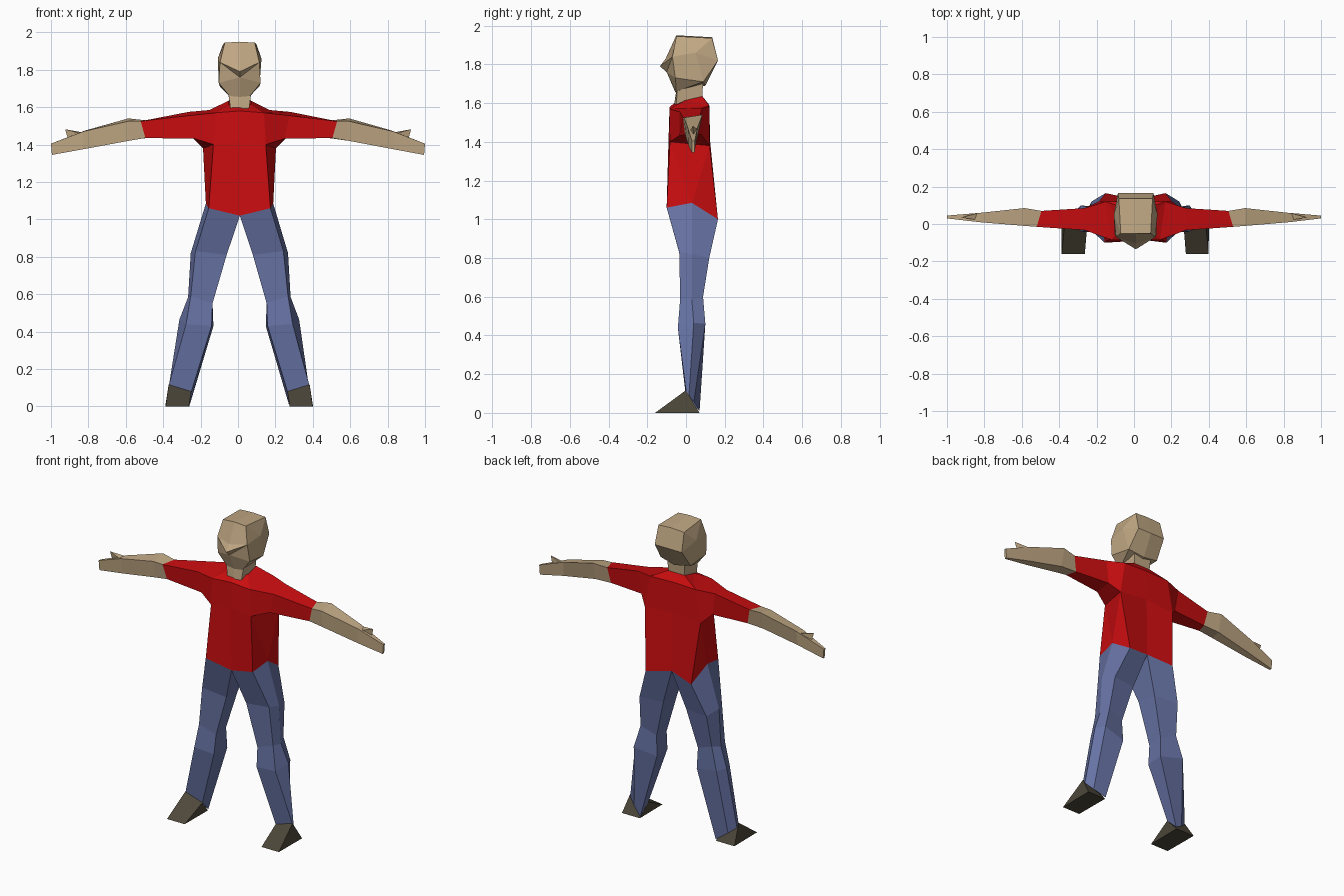
import bpy, bmesh

if "Cube" in bpy.data.objects:
    bpy.data.objects.remove(bpy.data.objects["Cube"])


def material(name, color):
    m = bpy.data.materials.new(name)
    m.diffuse_color = (*color, 1)
    m.use_nodes = True
    m.node_tree.nodes["Principled BSDF"].inputs["Base Color"].default_value = m.diffuse_color
    return m


SKIN = material("skin tan", (0.53, 0.39, 0.23))
RED = material("shirt red", (0.60, 0.004, 0.005))
BLUE = material("jeans blue", (0.135, 0.17, 0.37))
SHOE = material("shoe brown", (0.075, 0.064, 0.042))


def mirrored(name, mat, pts, faces, sides=(1, -1)):
    """Flat-faced part from named half points, repeated on both sides with a slight lean."""
    bm = bmesh.new()
    for s in sides:
        vs = {k: bm.verts.new((s * x + 0.01 * (1 - abs(x)), y, z)) for k, (x, y, z) in pts.items()}
        for f in faces:
            keys = f.split() if isinstance(f, str) else f
            bm.faces.new([vs[k] for k in (keys if s == 1 else keys[::-1])])
    bmesh.ops.remove_doubles(bm, verts=bm.verts, dist=0.0005)
    bmesh.ops.recalc_face_normals(bm, faces=bm.faces)
    me = bpy.data.meshes.new(name)
    bm.to_mesh(me)
    bm.free()
    me.materials.append(mat)
    ob = bpy.data.objects.new(name, me)
    bpy.context.collection.objects.link(ob)
    return ob


def loft(rings, caps=(False, False)):
    """Points and faces for a tube through the rings."""
    n = len(rings[0])
    pts = {(i, j): p for i, r in enumerate(rings) for j, p in enumerate(r)}
    faces = [[(i, j), (i, (j + 1) % n), (i + 1, (j + 1) % n), (i + 1, j)]
             for i in range(len(rings) - 1) for j in range(n)]
    for i, cap in zip((0, len(rings) - 1), caps):
        if cap:
            faces.append([(i, j) for j in range(n)])
    return pts, faces


# Shared seams: shirt hem and sleeve end
hem = [(0, -.08, 1.02), (.165, -.10, 1.06), (.18, .03, 1.085), (.16, .165, 1.0), (0, .13, 1.03)]
cuff = [(.525, -.015, 1.525), (.50, .07, 1.53), (.48, .06, 1.435), (.50, -.005, 1.435)]

# Shirt: torso with sleeves
shirt = dict(zip(("fc", "fo", "sd", "bo", "bc"), hem))
shirt.update(zip(("c0", "c1", "c2", "c3"), cuff))
shirt.update({
    "fa": (.14, -.083, 1.40), "ba": (.195, .122, 1.38),      # armpit
    "ft": (.13, -.085, 1.57), "bt": (.16, .12, 1.585),       # shoulder
    "mf": (0, -.09, 1.42), "mt": (0, -.085, 1.58),           # chest centre
    "mb": (0, .125, 1.40), "mu": (0, .12, 1.59),             # back centre
    "cf": (0, -.06, 1.60), "cs": (.06, 0, 1.615),            # collar
    "cb": (.06, .085, 1.635), "cc": (0, .085, 1.635),
    "s0": (.27, -.033, 1.555), "s1": (.27, .085, 1.575),     # upper sleeve
    "s2": (.25, .08, 1.435), "s3": (.24, -.035, 1.432)})
mirrored("shirt", RED, shirt, [
    "fc fo fa mf", "mf fa ft mt", "mt ft cs cf", "ft bt cs", "bt cb cs", "bt mu cc cb",
    "mu bt ba mb", "mb ba bo bc", "fo sd fa", "sd bo ba", "sd ba fa",
    "fa s3 s0 ft", "ft s0 s1 bt", "bt s1 s2 ba", "ba s2 s3 fa",
    "s0 c0 c1 s1", "s1 c1 c2 s2", "s2 c2 c3 s3", "s3 c3 c0 s0"])

# Forearms and hands
mirrored("forearms", SKIN, *loft([
    cuff,
    [(.59, -.01, 1.525), (.59, .085, 1.54), (.59, .06, 1.43), (.59, 0, 1.42)],
    [(.83, .01, 1.47), (.82, .06, 1.475), (.82, .05, 1.385), (.83, .015, 1.375)],
    [(1, .03, 1.405), (1, .045, 1.405), (.995, .045, 1.345), (.995, .03, 1.345)]], (False, True)))
mirrored("thumbs", SKIN, {"a": (.83, .02, 1.455), "b": (.83, .06, 1.465),
                          "c": (.91, .04, 1.43), "t": (.925, .035, 1.482)},
         ["a b c", "a c t", "c b t", "b a t"])

# Jeans: five-sided legs meeting at the hem centre
mirrored("jeans", BLUE, *loft([
    hem,
    [(.07, -.03, .81), (.235, -.035, .83), (.26, .03, .82), (.235, .12, .80), (.08, .10, .80)],
    [(.145, -.025, .55), (.26, -.03, .59), (.274, .03, .585), (.25, .088, .60), (.145, .075, .56)],
    [(.15, -.04, .43), (.285, -.042, .44), (.32, .04, .465), (.29, .10, .46), (.14, .08, .43)],
    [(.257, 0, .08), (.375, 0, .115), (.375, .015, .09), (.33, .04, .055), (.265, .07, .01)]]))

# Shoes: wedges with a ridge at the ankle
mirrored("shoes", SHOE, {
    "t0": (.27, -.16, 0), "t1": (.393, -.16, 0), "h0": (.268, .07, 0), "h1": (.395, .07, 0),
    "r0": (.257, 0, .08), "r1": (.377, 0, .117)},
    ["t0 t1 r1 r0", "r0 r1 h0", "r1 h1 h0", "t0 r0 h0", "t1 h1 r1", "t0 h0 h1 t1"])

# Neck
mirrored("neck", SKIN, {
    "a": (0, -.062, 1.59), "b": (.05, -.05, 1.595), "c": (.055, .083, 1.62), "d": (0, .083, 1.62),
    "e": (0, -.05, 1.665), "f": (.06, -.045, 1.665), "g": (.06, .088, 1.70), "h": (0, .088, 1.70)},
    ["a b f e", "b c g f", "c d h g"])

# Head: faceted skull with brow, nose and jaw
mirrored("head", SKIN, {
    "t0": (0, -.05, 1.95), "t1": (.08, -.05, 1.945), "t2": (.09, .135, 1.935), "t3": (0, .135, 1.94),
    "brow": (.105, -.07, 1.84), "side": (.117, .05, 1.86), "back": (.095, .165, 1.82),
    "bc": (0, .165, 1.82), "cheek": (.112, -.055, 1.73), "jaw": (.105, .09, 1.71),
    "nape": (0, .10, 1.69), "ch": (.055, -.05, 1.66), "cc": (0, -.055, 1.655),
    "br": (0, -.105, 1.83), "nose": (0, -.135, 1.79), "m": (0, -.10, 1.76)},
    ["t0 t1 t2 t3", "t0 br brow t1", "br nose brow", "nose m brow", "m cheek brow",
     "m cc ch cheek", "t1 side t2", "t1 brow side", "t2 side back", "side jaw back",
     "brow cheek jaw side", "t3 t2 back bc", "back jaw nape bc", "cheek ch jaw", "jaw ch cc nape"])
